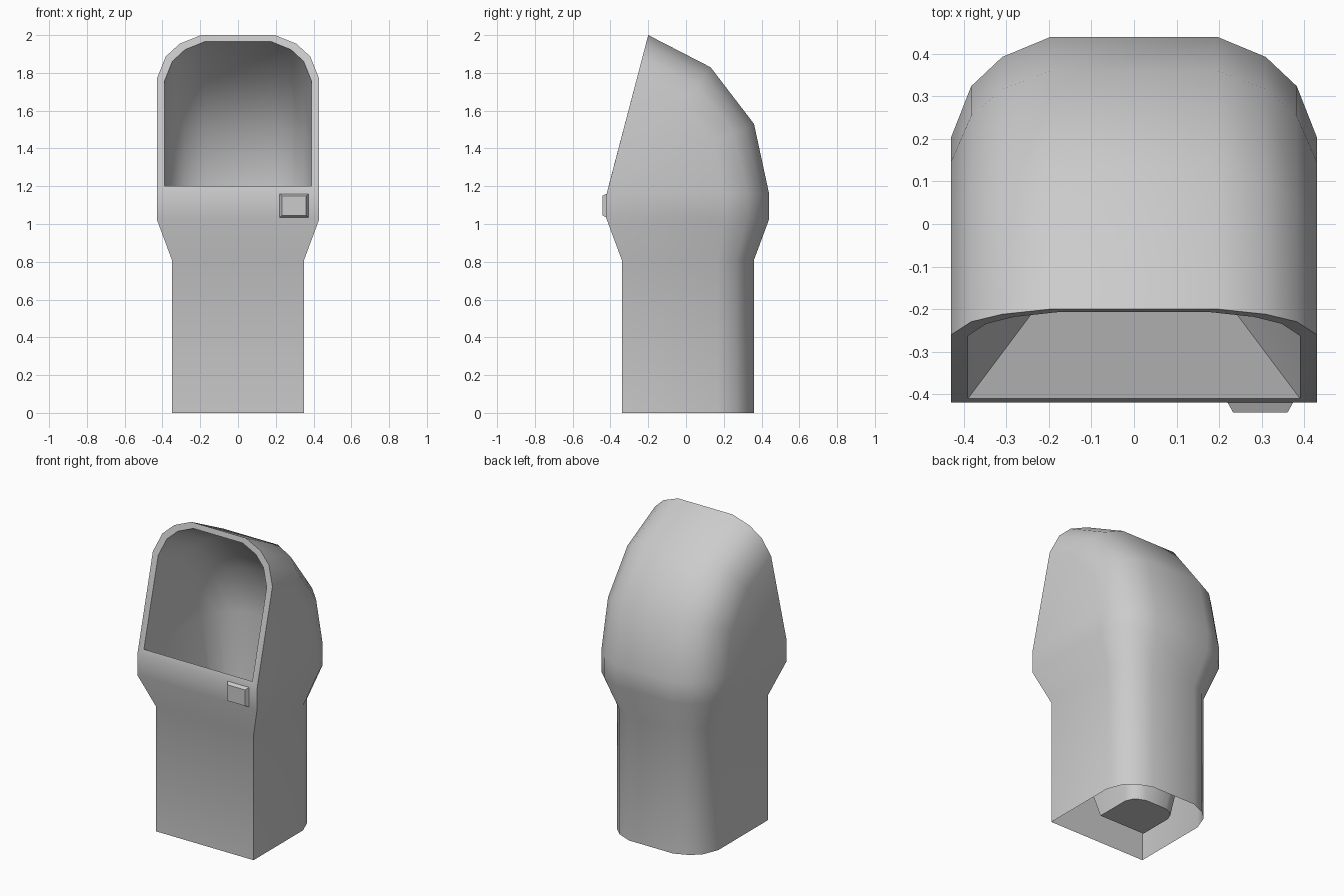
import bpy, bmesh
from mathutils import Vector

if "Cube" in bpy.data.objects:
    bpy.data.objects.remove(bpy.data.objects["Cube"])

# Arch cross-section: (relative half width, fraction of the way from front corner to back)
ARCH = [(1, 0), (1, .725), (.89, .865), (.72, .945), (.455, 1)]


def ring(half, front, back):
    """One 10-point loop running from front (y, z) to back (y, z)."""
    pts = []
    for w, f in ARCH:
        y = front[0] + f * (back[0] - front[0])
        z = front[1] + f * (back[1] - front[1])
        pts.append((w * half, y, z))
    return [Vector((-x, y, z)) for x, y, z in pts] + [Vector(p) for p in reversed(pts)]


def loft(name, rings, cap_end=True):
    bm = bmesh.new()
    loops = [[bm.verts.new(p) for p in r] for r in rings]
    n = len(loops[0])
    for a, b in zip(loops, loops[1:]):
        for i in range(n):
            j = (i + 1) % n
            bm.faces.new((a[i], b[i], b[j], a[j]))
    if cap_end:
        bm.faces.new(list(reversed(loops[-1])))
    # hood loops share their front corners, so merge them
    bmesh.ops.remove_doubles(bm, verts=bm.verts[:], dist=0.0005)
    me = bpy.data.meshes.new(name)
    bm.to_mesh(me)
    bm.free()
    ob = bpy.data.objects.new(name, me)
    bpy.context.collection.objects.link(ob)
    return ob


# Hooded bin: outer shell, rim, then the funnel-shaped liner
lip, lip_in = (-.42, 1.16), (-.41, 1.2)
body = loft("bin_body", [
    ring(.35, (-.34, 0), (.36, 0)),
    ring(.35, (-.34, .81), (.36, .81)),
    ring(.43, (-.42, 1.025), (.44, 1.025)),
    ring(.43, lip, (.44, 1.16)),
    ring(.43, lip, (.36, 1.53)),
    ring(.43, lip, (.13, 1.83)),
    ring(.43, lip, (-.2, 2.0)),
    ring(.39, lip_in, (-.207, 1.965)),
    ring(.39, lip_in, (.11, 1.79)),
    ring(.39, lip_in, (.32, 1.51)),
    ring(.39, lip_in, (.4, 1.18)),
    ring(.165, (-.11, .01), (.2, .01)),
])

# Raised plate on the front
def plate_loop(hx, hz, y):
    return [Vector((.297 + sx * hx, y, 1.097 + sz * hz))
            for sx, sz in ((-1, -1), (-1, 1), (1, 1), (1, -1))]

plate = loft("front_plate", [plate_loop(.078, .064, -.418), plate_loop(.064, .052, -.443)])
bm = bmesh.new()
bm.from_mesh(plate.data)
bmesh.ops.holes_fill(bm, edges=bm.edges[:])
bmesh.ops.recalc_face_normals(bm, faces=bm.faces[:])
bm.to_mesh(plate.data)
bm.free()

# Smooth shading on the curved shell only
bpy.ops.object.select_all(action='DESELECT')
body.select_set(True)
bpy.context.view_layer.objects.active = body
bpy.ops.object.shade_smooth_by_angle(angle=0.56)
